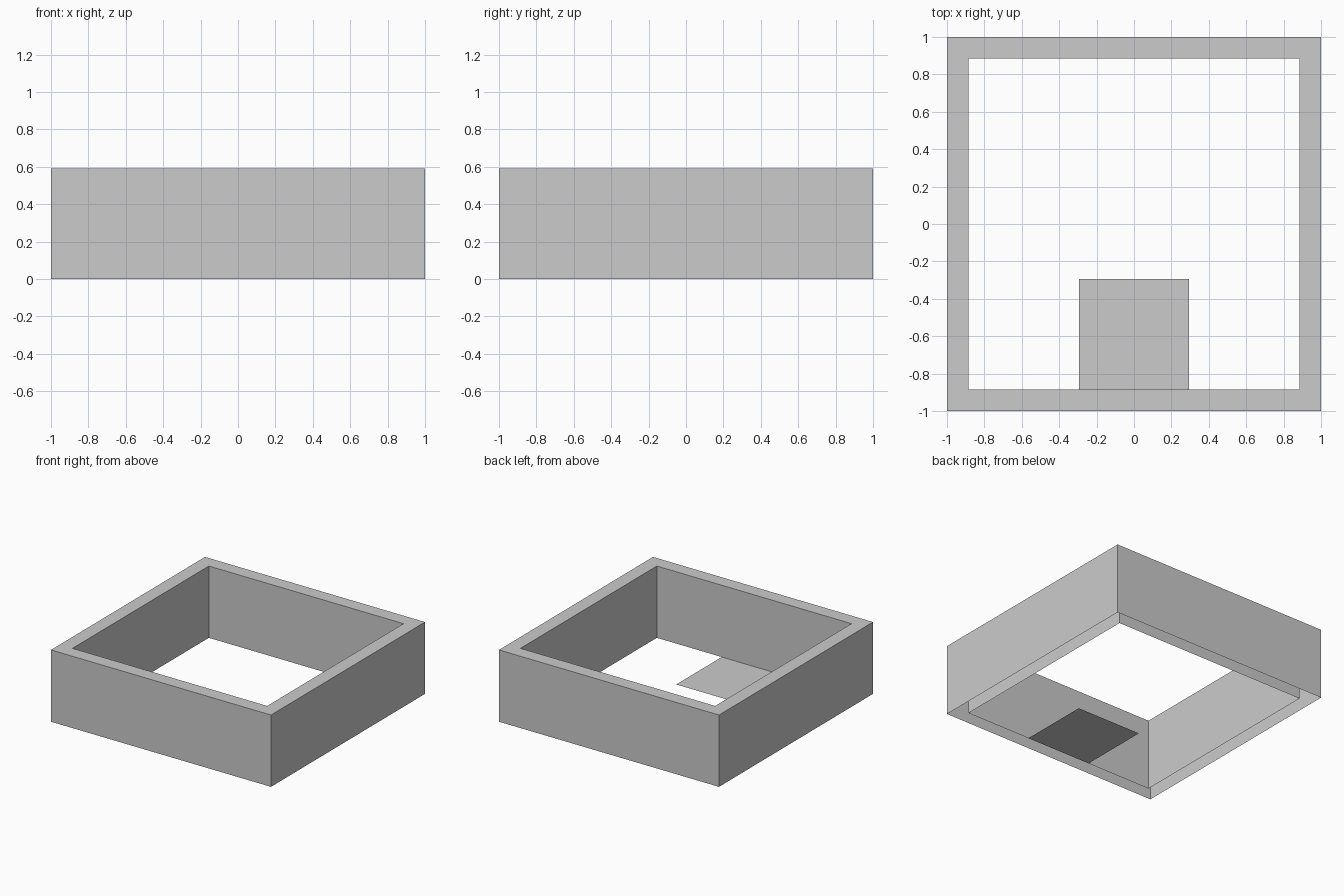
import bpy, bmesh

if "Cube" in bpy.data.objects:
    bpy.data.objects.remove(bpy.data.objects["Cube"])

OUTER, INNER, HEIGHT = 1.0, 0.885, 0.59
TILE = 0.295


def make_object(name, bm):
    mesh = bpy.data.meshes.new(name)
    bm.to_mesh(mesh)
    bm.free()
    obj = bpy.data.objects.new(name, mesh)
    bpy.context.collection.objects.link(obj)
    return obj


def square_loop(bm, r, z):
    return [bm.verts.new((x * r, y * r, z))
            for x, y in ((-1, -1), (1, -1), (1, 1), (-1, 1))]


# Hollow wall shell: outer skin, mitred rim and inner skin, open underneath
bm = bmesh.new()
loops = [square_loop(bm, r, z) for r, z in
         ((OUTER, 0), (OUTER, HEIGHT), (INNER, HEIGHT), (INNER, 0))]
for a, b in zip(loops, loops[1:]):
    for i in range(4):
        j = (i + 1) % 4
        bm.faces.new((a[i], a[j], b[j], b[i]))
make_object("perimeter_wall", bm)

# Single thin floor tile against the inside of the front wall
bm = bmesh.new()
bm.faces.new([bm.verts.new(p) for p in (
    (-TILE, -INNER, 0), (TILE, -INNER, 0), (TILE, -TILE, 0), (-TILE, -TILE, 0))])
make_object("floor_tile", bm)
